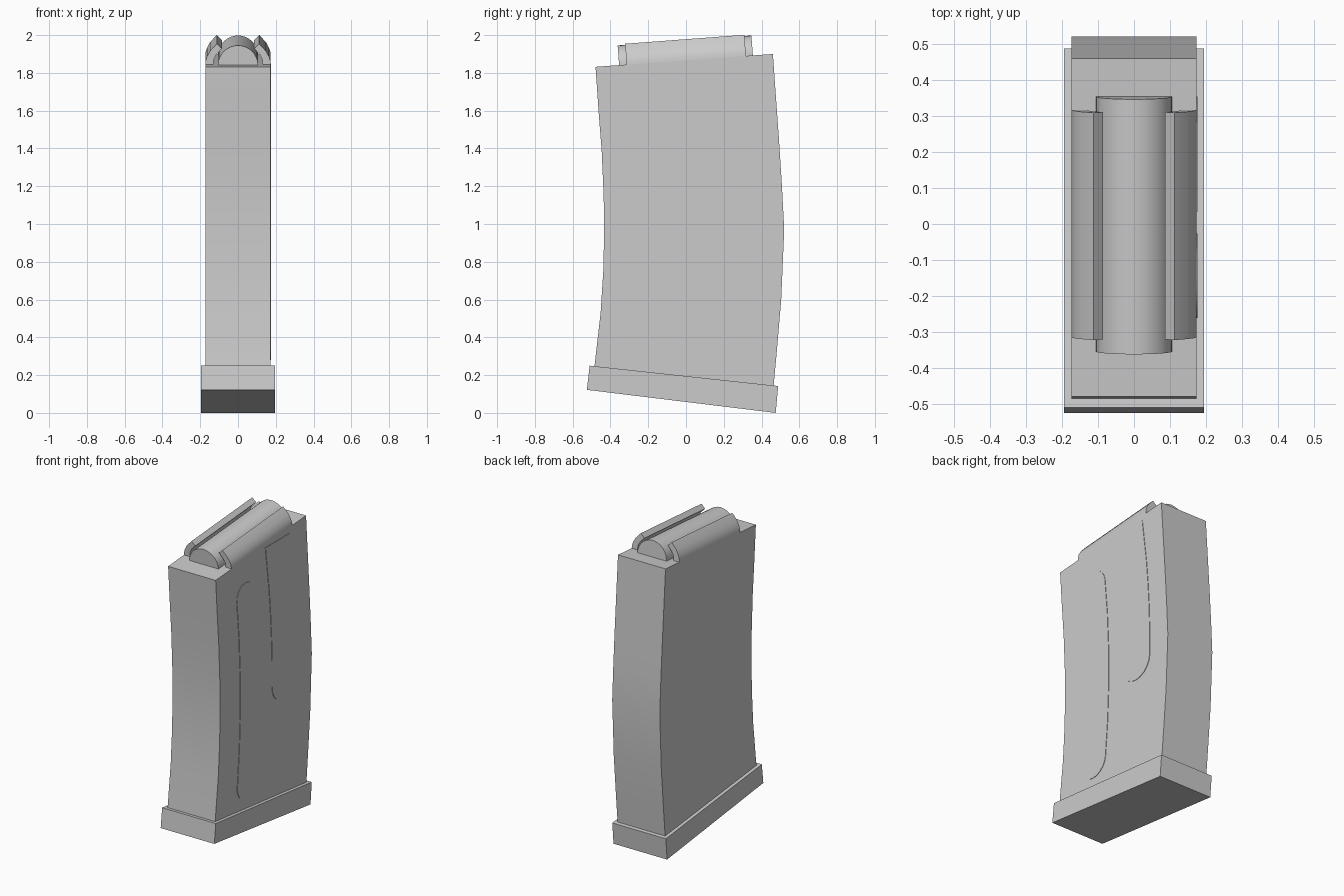
import bpy, bmesh, math
from mathutils import Matrix

cube = bpy.data.objects.get("Cube")
if cube:
    bpy.data.objects.remove(cube, do_unlink=True)

grey = bpy.data.materials.new("plain grey")
grey.use_nodes = True
colour = (0.6, 0.6, 0.6, 1)
grey.diffuse_color = colour
grey.node_tree.nodes["Principled BSDF"].inputs["Base Color"].default_value = colour

HALF = 0.173
TILT = math.atan2(0.07, 0.94)
# Frame whose local y runs along the sloping top of the body
TOP = Matrix.Translation((0, 0, 1.866)) @ Matrix.Rotation(TILT, 4, 'X')


def extrude(name, points, axis, start, end, matrix=Matrix()):
    """Prism from a 2D outline: (y, z) pushed along X, or (x, z) along Y."""
    bm = bmesh.new()

    def place(p, d):
        return (d, p[0], p[1]) if axis == 'X' else (p[0], d, p[1])
    a = [bm.verts.new(place(p, start)) for p in points]
    b = [bm.verts.new(place(p, end)) for p in points]
    bm.faces.new(a)
    bm.faces.new(b)
    for i in range(len(points)):
        j = (i + 1) % len(points)
        bm.faces.new((a[i], a[j], b[j], b[i]))
    bmesh.ops.recalc_face_normals(bm, faces=bm.faces)
    bm.transform(matrix)
    mesh = bpy.data.meshes.new(name)
    bm.to_mesh(mesh)
    bm.free()
    mesh.materials.append(grey)
    obj = bpy.data.objects.new(name, mesh)
    bpy.context.collection.objects.link(obj)
    bpy.ops.object.select_all(action='DESELECT')
    obj.select_set(True)
    bpy.context.view_layer.objects.active = obj
    bpy.ops.object.shade_smooth_by_angle(angle=math.radians(30))
    return obj


# Curved body
front = [(-0.479, 1.832), (-0.463, 1.6), (-0.446, 1.38), (-0.436, 1.15), (-0.433, 0.97),
         (-0.438, 0.75), (-0.452, 0.53), (-0.49, 0.2)]
back = [(0.46, 0.1), (0.482, 0.34), (0.504, 0.6), (0.52, 0.97), (0.508, 1.2),
        (0.494, 1.42), (0.46, 1.9)]
extrude("body", front + back, 'X', -HALF, HALF)

# Base plate
extrude("base_plate", [(-0.525, 0.122), (-0.51, 0.25), (0.488, 0.142), (0.475, 0)],
        'X', -0.195, 0.195)


# Shallow raised ribs that follow the curve of the body
def bow(z):
    return -0.09 * (z - 0.97) ** 2


def rib(name, centre, half, low, high, round_top):
    steps = 10
    arc = [math.pi * i / steps for i in range(steps + 1)]
    flat = [(-half * math.cos(t), low + half - half * math.sin(t)) for t in arc]
    rise = high - low - 2 * half
    flat += [(half, low + half + rise * k / 5) for k in range(1, 5)]
    if round_top:
        flat += [(half * math.cos(t), high - half + half * math.sin(t)) for t in arc]
    else:
        flat += [(half, high), (-half, high)]
    flat += [(-half, low + half + rise * k / 5) for k in range(4, 0, -1)]
    outline = [(centre + y + bow(z), z) for y, z in flat]
    extrude(name, outline, 'X', HALF - 0.02, HALF + 0.003)


rib("front_rib", -0.125, 0.1, 0.28, 1.7, True)
rib("rear_rib", 0.23, 0.125, 0.78, 1.85, False)

# Rounded cylinder lying in the mouth
R = 0.106
circle = [(R * math.cos(math.tau * i / 32), R * math.sin(math.tau * i / 32)) for i in range(32)]
extrude("top_cylinder", circle, 'Y', -0.355, 0.355, TOP)

# Curved lips on both sides of the mouth
lip = [(0.173, -0.03), (0.173, 0.015), (0.165, 0.042), (0.148, 0.073), (0.112, 0.112),
       (0.086, 0.086), (0.115, 0.055), (0.128, 0.03), (0.135, -0.03)]
for side, sign in (("left", 1), ("right", -1)):
    extrude(side + "_lip", [(sign * x, z) for x, z in lip], 'Y', -0.315, 0.318, TOP)
